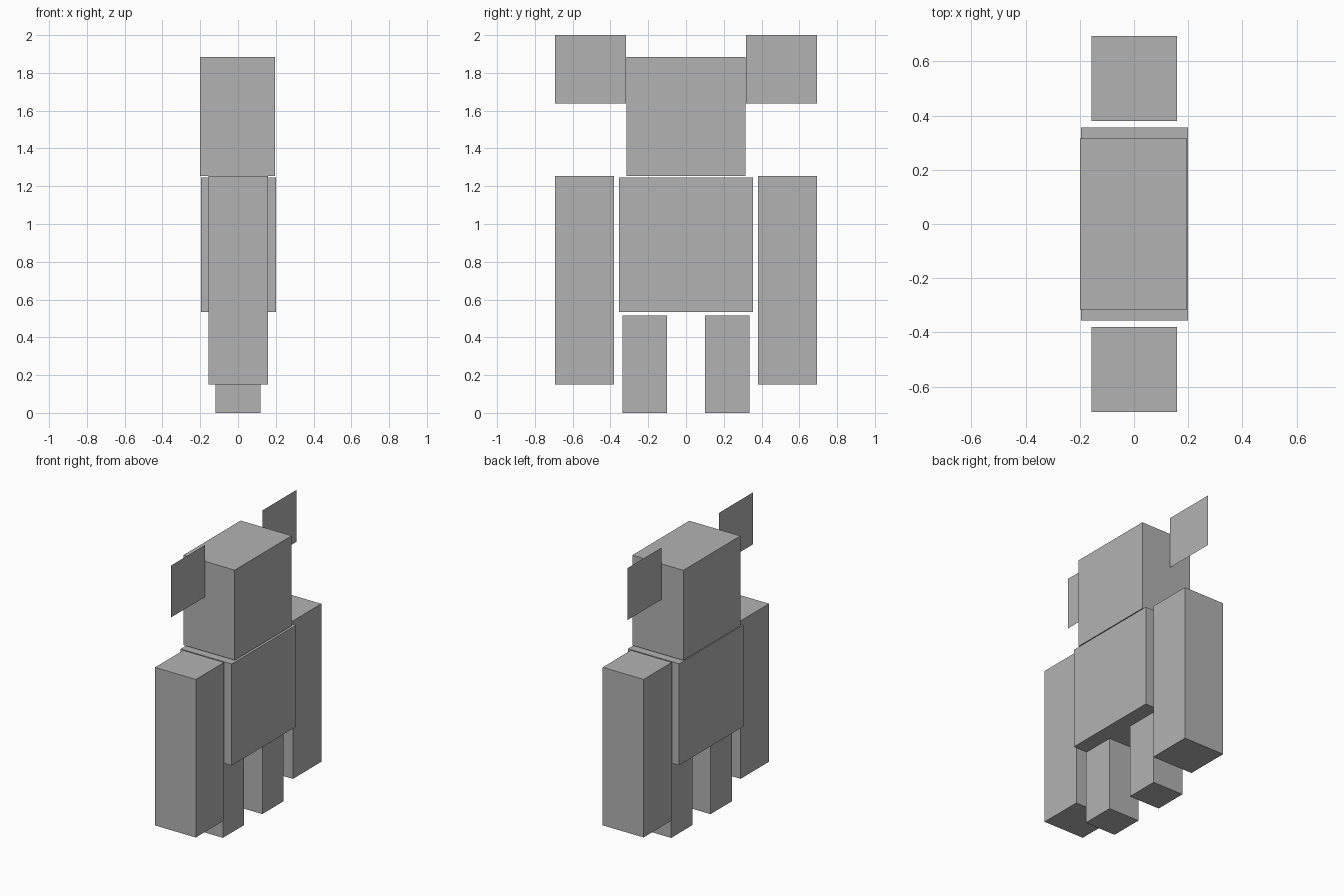
import bpy
import bmesh

cube = bpy.data.objects.get("Cube")
if cube:
    bpy.data.objects.remove(cube, do_unlink=True)

# Single plain grey
GREY = (0.45, 0.45, 0.45, 1.0)
grey = bpy.data.materials.new("plain grey")
grey.use_nodes = True
grey.diffuse_color = GREY
grey.node_tree.nodes["Principled BSDF"].inputs["Base Color"].default_value = GREY


def finish(name, bm):
    bm.normal_update()
    mesh = bpy.data.meshes.new(name)
    bm.to_mesh(mesh)
    bm.free()
    mesh.materials.append(grey)
    obj = bpy.data.objects.new(name, mesh)
    bpy.context.collection.objects.link(obj)
    return obj


def box(name, x, y, z):
    """Box spanning the given (low, high) ranges."""
    bm = bmesh.new()
    bmesh.ops.create_cube(bm, size=1)
    for v in bm.verts:
        for axis, (low, high) in enumerate((x, y, z)):
            v.co[axis] = low if v.co[axis] < 0 else high
    return finish(name, bm)


def sheet(name, x, y, z):
    """Flat upright rectangle at x, facing -x."""
    bm = bmesh.new()
    corners = [(y[0], z[0]), (y[0], z[1]), (y[1], z[1]), (y[1], z[0])]
    bm.faces.new([bm.verts.new((x, cy, cz)) for cy, cz in corners])
    return finish(name, bm)


# Central blocks
box("head", (-0.2, 0.195), (-0.315, 0.315), (1.255, 1.885))
box("torso", (-0.195, 0.2), (-0.355, 0.355), (0.535, 1.245))

# Paired limbs and thin ears, mirrored across y
for side, s in (("front", -1), ("back", 1)):
    def span(inner, outer):
        return tuple(sorted((s * inner, s * outer)))

    box(side + "_arm", (-0.157, 0.159), span(0.38, 0.693), (0.15, 1.255))
    box(side + "_leg", (-0.12, 0.118), span(0.1, 0.335), (0, 0.515))
    sheet(side + "_ear", -0.033, span(0.317, 0.693), (1.637, 2.0))

# Flat panels lying just off the torso
sheet("back_torso_panel", -0.198, (0.057, 0.291), (0.637, 1.1))
sheet("front_torso_panel", -0.198, (-0.332, -0.098), (0.637, 1.1))
